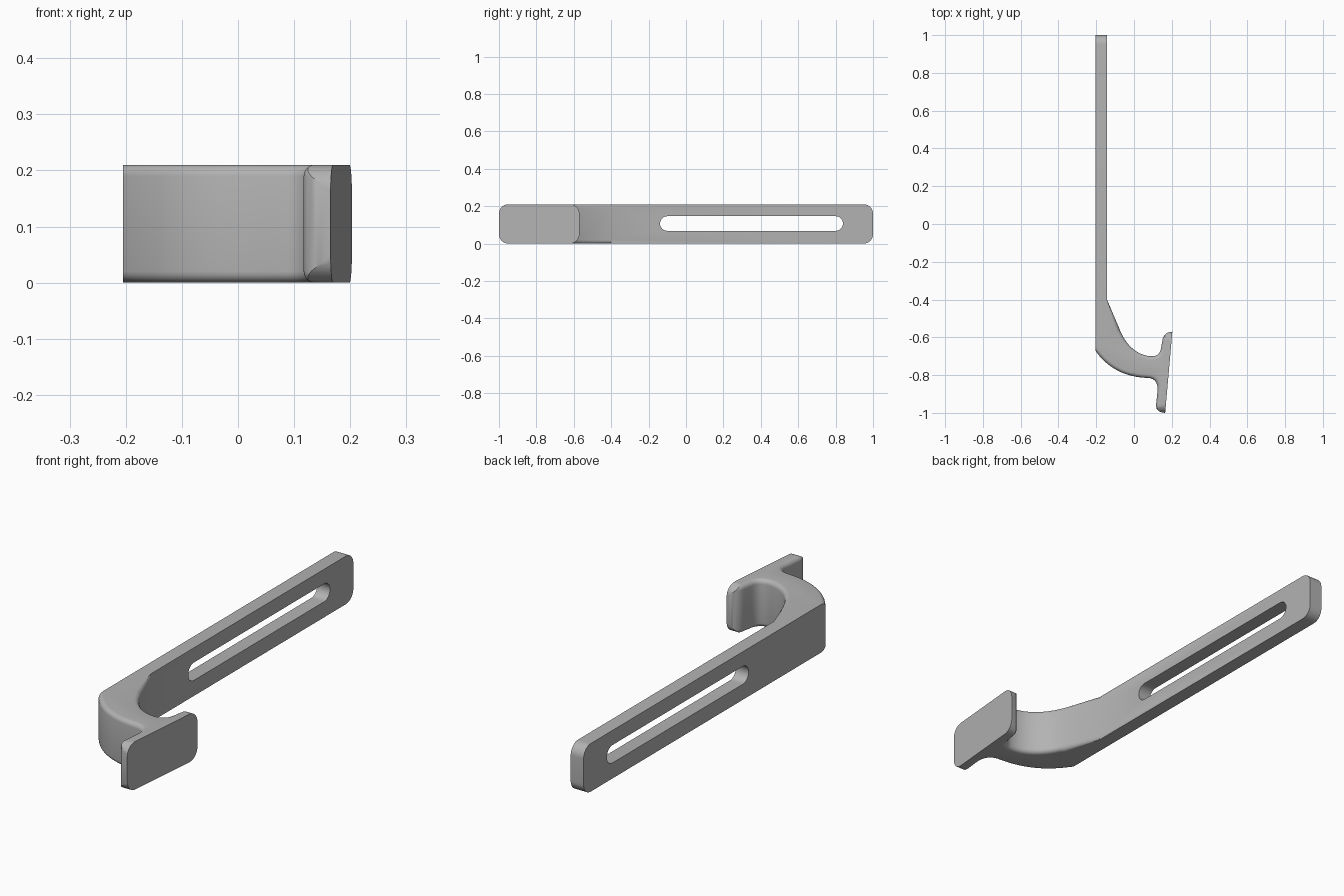
import bpy, bmesh, math
from mathutils import Vector
from mathutils.geometry import interpolate_bezier

if "Cube" in bpy.data.objects:
    bpy.data.objects.remove(bpy.data.objects["Cube"], do_unlink=True)

HEIGHT, FILLET, CORNER = 0.21, 0.02, 0.05

grey = bpy.data.materials.new("plain grey")
grey.use_nodes = True
grey.diffuse_color = (0.45, 0.45, 0.45, 1)
grey.node_tree.nodes["Principled BSDF"].inputs["Base Color"].default_value = (0.45, 0.45, 0.45, 1)


def curve(a, b, c, d, n=12):
    return [p.to_2d() for p in interpolate_bezier(*[Vector((*q, 0)) for q in (a, b, c, d)], n)]


def prism(bm, points, depth):
    """Extrude a closed outline of 3D points by a depth vector."""
    face = bm.faces.new([bm.verts.new(p) for p in points])
    moved = bmesh.ops.extrude_face_region(bm, geom=[face])["geom"]
    bmesh.ops.translate(bm, vec=depth, verts=[v for v in moved if isinstance(v, bmesh.types.BMVert)])


def make_object(name, bm):
    bmesh.ops.recalc_face_normals(bm, faces=bm.faces)
    mesh = bpy.data.meshes.new(name)
    bm.to_mesh(mesh)
    bm.free()
    mesh.materials.append(grey)
    obj = bpy.data.objects.new(name, mesh)
    bpy.context.collection.objects.link(obj)
    return obj


# Hook outline: outer sweep, neck fillet and lower tip of the pad
lower = curve((-0.205, -0.67), (-0.135, -0.77), (-0.04, -0.81), (0.07, -0.815))
lower += curve((0.07, -0.815), (0.11, -0.815), (0.127, -0.84), (0.125, -0.88), 8)[1:]
lower += curve((0.117, -0.955), (0.115, -0.985), (0.13, -0.997), (0.165, -1), 8)
# Upper tip of the pad, inner fillet and inner sweep
upper = curve((0.203, -0.57), (0.165, -0.572), (0.152, -0.595), (0.15, -0.62), 8)
upper += curve((0.145, -0.645), (0.142, -0.685), (0.125, -0.70), (0.095, -0.70), 8)
upper += curve((0.095, -0.70), (0.02, -0.70), (-0.045, -0.64), (-0.075, -0.56))[1:]
upper.append(Vector((-0.143, -0.40)))
bar = [Vector((-0.143, 1)), Vector((-0.205, 1))]

bm = bmesh.new()
prism(bm, [(p.x, p.y, 0) for p in lower + upper + bar], Vector((0, 0, HEIGHT)))
bmesh.ops.recalc_face_normals(bm, faces=bm.faces)

# Round the top and bottom rims of the curved hook, not the pad face or bar
rims = []
for chain in (lower, upper):
    keys = {(round(p.x, 4), round(p.y, 4)) for p in chain}
    rims += [e for e in bm.edges
             if abs(e.verts[0].co.z - e.verts[1].co.z) < 1e-5
             and all((round(v.co.x, 4), round(v.co.y, 4)) in keys for v in e.verts)]
bmesh.ops.bevel(bm, geom=rims, offset=FILLET, offset_type='OFFSET', segments=5,
                profile=0.5, affect='EDGES', clamp_overlap=False)
bracket = make_object("slotted_hook_bracket", bm)

# Cutter: long slot with round ends
bm = bmesh.new()
slot = []
for centre, start in ((0.80, -90), (-0.10, 90)):
    for i in range(17):
        a = math.radians(start + i * 180 / 16)
        slot.append((-0.3, centre + 0.039 * math.cos(a), HEIGHT / 2 + 0.002 + 0.039 * math.sin(a)))
prism(bm, slot, Vector((0.3, 0, 0)))

# Cutter: rounded corners on the bar end and on both pad ends
for x, y, sy in ((-0.3, 1, 1), (0.08, -1, -1), (0.115, -0.57, 1)):
    for z, sz in ((0, -1), (HEIGHT, 1)):
        cy, cz = y - sy * CORNER, z - sz * CORNER
        arc = [(x, cy + sy * CORNER * math.cos(a), cz + sz * CORNER * math.sin(a))
               for a in [math.pi / 2 * i / 10 for i in range(11)]]
        out_y, out_z = y + sy * 0.02, z + sz * 0.02
        prism(bm, arc + [(x, cy, out_z), (x, out_y, out_z), (x, out_y, cz)], Vector((0.2, 0, 0)))
cutter = make_object("slot_and_corner_cutter", bm)
cutter.hide_render = True
cutter.hide_set(True)

cut = bracket.modifiers.new("cut", 'BOOLEAN')
cut.operation, cut.solver, cut.object = 'DIFFERENCE', 'EXACT', cutter
bpy.ops.object.select_all(action='DESELECT')
bpy.context.view_layer.objects.active = bracket
bracket.select_set(True)
bpy.ops.object.modifier_apply(modifier=cut.name)
bpy.data.objects.remove(cutter, do_unlink=True)
bpy.ops.object.shade_smooth_by_angle(angle=math.radians(32))
